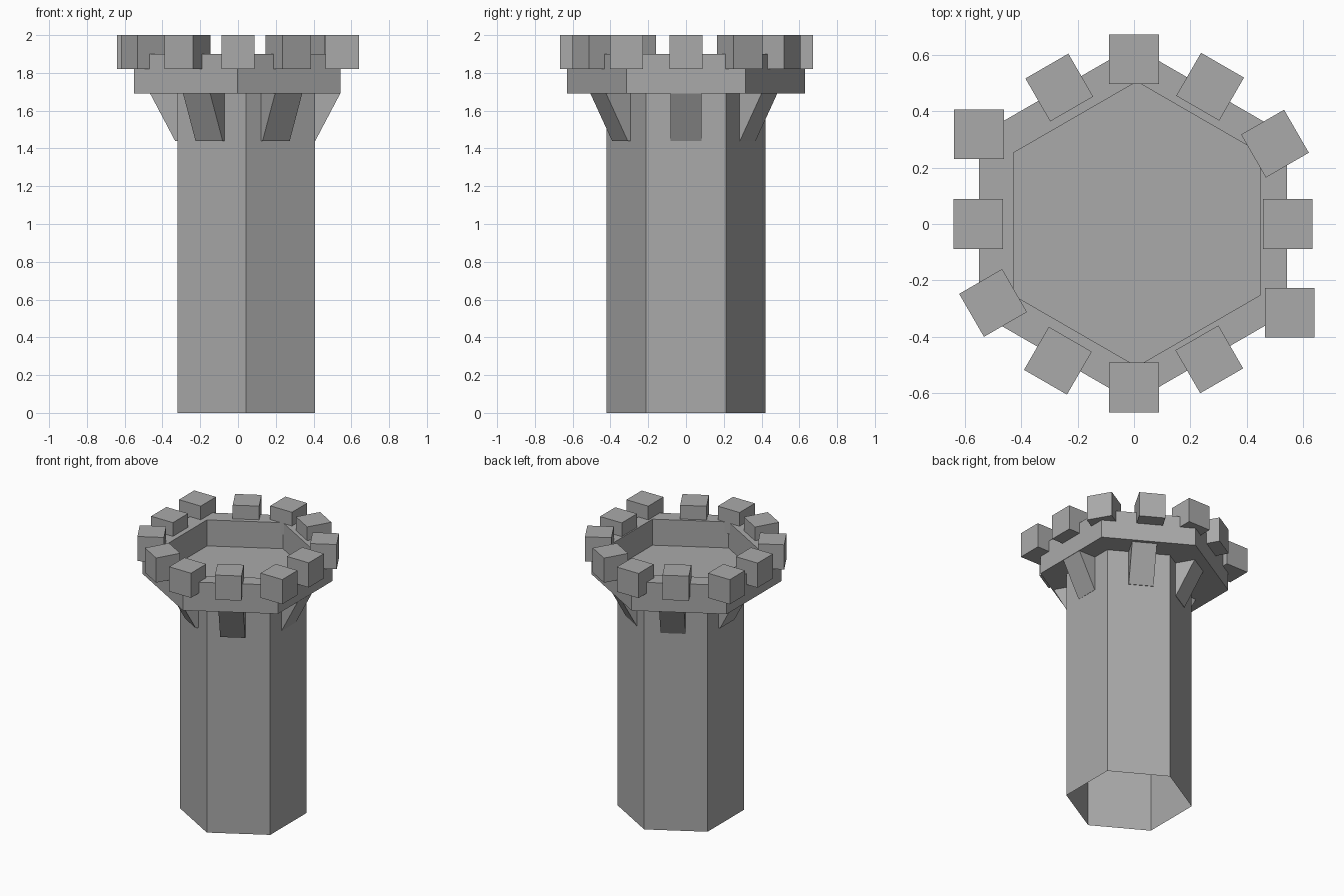
import bpy, bmesh
from math import cos, sin, radians

if "Cube" in bpy.data.objects:
    bpy.data.objects.remove(bpy.data.objects["Cube"])

# Dark grey stone shared by all parts
stone = bpy.data.materials.new("stone_grey")
stone.diffuse_color = (0.4, 0.4, 0.4, 1)
stone.use_nodes = True
stone.node_tree.nodes["Principled BSDF"].inputs["Base Color"].default_value = stone.diffuse_color


def finish(name, bm):
    bmesh.ops.recalc_face_normals(bm, faces=bm.faces)
    mesh = bpy.data.meshes.new(name)
    bm.to_mesh(mesh)
    bm.free()
    mesh.materials.append(stone)
    obj = bpy.data.objects.new(name, mesh)
    bpy.context.collection.objects.link(obj)
    return obj


def hexagon(bm, cx, r, z):
    """Ring of six vertices with corners pointing along y."""
    return [bm.verts.new((cx + r * cos(radians(30 + 60 * i)),
                          r * sin(radians(30 + 60 * i)), z)) for i in range(6)]


def bridge(bm, a, b):
    for i in range(6):
        j = (i + 1) % 6
        bm.faces.new((a[i], a[j], b[j], b[i]))


# Hexagonal shaft, hollow and open at the bottom
bm = bmesh.new()
bridge(bm, hexagon(bm, 0.043, 0.421, 0), hexagon(bm, 0.043, 0.421, 1.695))
finish("tower_shaft", bm)

# Overhanging parapet with a recessed floor
bm = bmesh.new()
rings = [hexagon(bm, cx, r, z) for cx, r, z in (
    (-0.003, 0.631, 1.69), (-0.003, 0.631, 1.90), (0.01, 0.505, 1.90), (0.01, 0.505, 1.71))]
for a, b in zip(rings, rings[1:]):
    bridge(bm, a, b)
bm.faces.new(rings[0])
bm.faces.new(rings[-1])
finish("parapet", bm)

# Sloped brackets: facing angle and bottom outer centre
brackets = [(0, 0.409, 0.0), (60, 0.213, 0.327), (120, -0.125, 0.327),
            (180, -0.333, 0.0), (240, -0.153, -0.33), (300, 0.202, -0.35)]
profile = [(-0.02, 1.44), (0, 1.44), (0.133, 1.692), (-0.02, 1.692)]
for n, (ang, x, y) in enumerate(brackets):
    c, s = cos(radians(ang)), sin(radians(ang))
    bm = bmesh.new()
    sides = [[bm.verts.new((x + d * c - t * s, y + d * s + t * c, z)) for d, z in profile]
             for t in (-0.083, 0.083)]
    bm.faces.new(sides[0])
    bm.faces.new(sides[1])
    for i in range(4):
        j = (i + 1) % 4
        bm.faces.new((sides[0][i], sides[0][j], sides[1][j], sides[1][i]))
    finish(f"bracket_{n + 1}", bm)

# Merlon blocks around the rim: x, y, turn
merlons = [(0, 0.585, 0), (0.27, 0.487, -30), (0.5, 0.285, 30), (0.545, 0, 0),
           (0.552, -0.315, 0), (0.267, -0.48, 30), (0, -0.58, 0), (-0.27, -0.485, -30),
           (-0.5, -0.28, 30), (-0.552, 0, 0), (-0.55, 0.318, 0), (-0.265, 0.484, 30)]
for n, (x, y, turn) in enumerate(merlons):
    bpy.ops.mesh.primitive_cube_add(size=1, location=(x, y, 1.91),
                                    rotation=(0, 0, radians(turn)))
    block = bpy.context.object
    block.name = f"merlon_{n + 1}"
    block.scale = (0.176, 0.176, 0.18)
    block.data.materials.append(stone)
